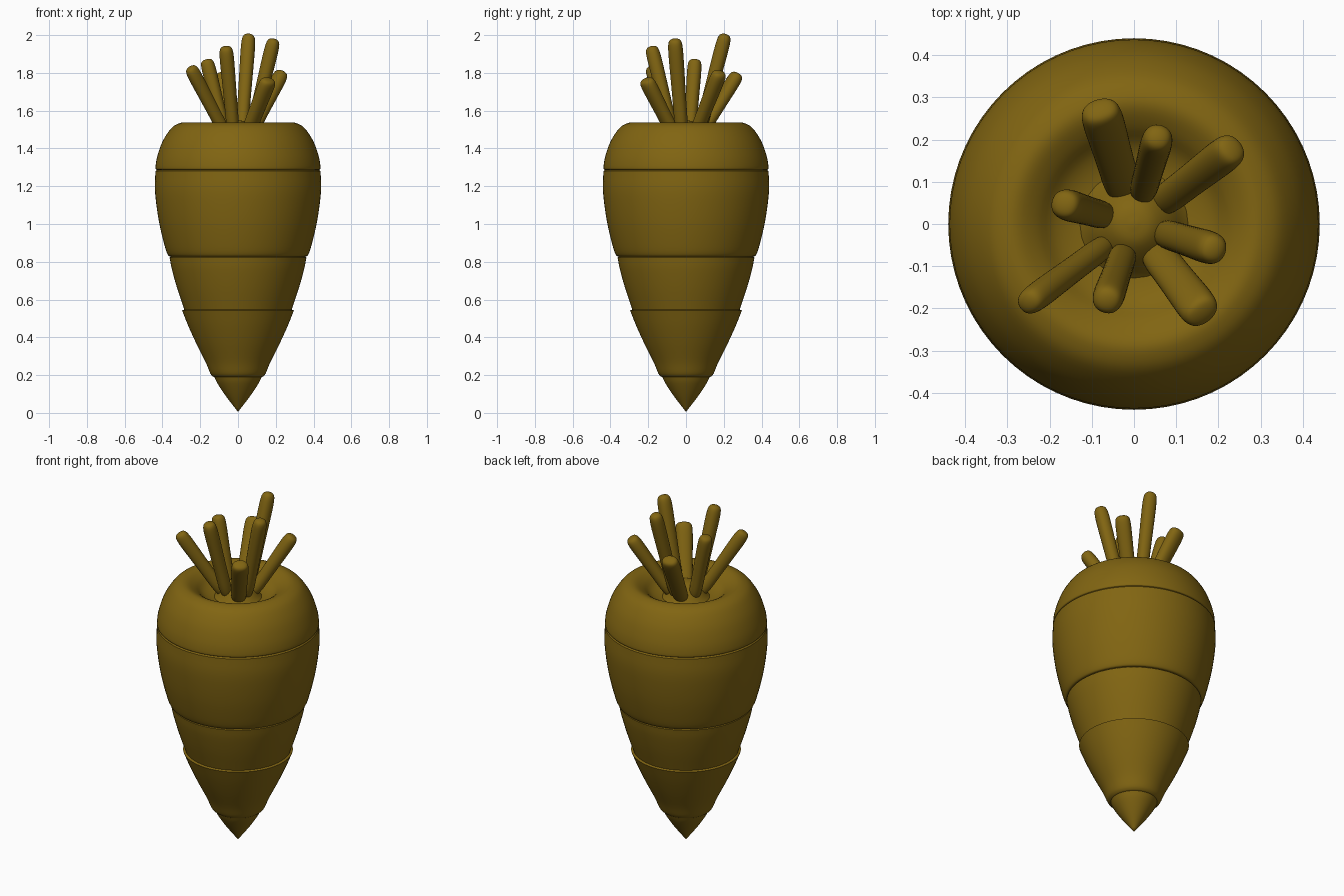
import bpy, bmesh, math
from mathutils import Vector

if "Cube" in bpy.data.objects:
    bpy.data.objects.remove(bpy.data.objects["Cube"])

mat = bpy.data.materials.new("ochre")
mat.diffuse_color = (0.22, 0.13, 0.006, 1)
mat.use_nodes = True
mat.node_tree.nodes["Principled BSDF"].inputs["Base Color"].default_value = mat.diffuse_color


def finish(name, bm, angle=35):
    bmesh.ops.recalc_face_normals(bm, faces=bm.faces)
    me = bpy.data.meshes.new(name)
    bm.to_mesh(me)
    bm.free()
    me.materials.append(mat)
    ob = bpy.data.objects.new(name, me)
    bpy.context.collection.objects.link(ob)
    bpy.context.view_layer.objects.active = ob
    ob.select_set(True)
    bpy.ops.object.shade_smooth_by_angle(angle=math.radians(angle))
    ob.select_set(False)
    return ob


def spline(pts, n=4):
    # smooth curve through the profile points
    p = [Vector(q) for q in pts]
    p = [2 * p[0] - p[1]] + p + [2 * p[-1] - p[-2]]
    out = []
    for a, b, c, d in zip(p, p[1:], p[2:], p[3:]):
        for i in range(n):
            t = i / n
            out.append(0.5 * (2 * b + (c - a) * t + (2 * a - 5 * b + 4 * c - d) * t * t
                              + (3 * b - a - 3 * c + d) * t ** 3))
    return out + [p[-2]]


def lathe(name, sections, steps=72):
    bm = bmesh.new()
    prof = [q for s in sections for q in spline(s)]
    vs = [bm.verts.new((max(q.x, 0), 0, q.y)) for q in prof]
    es = [bm.edges.new(e) for e in zip(vs, vs[1:])]
    bmesh.ops.spin(bm, geom=vs + es, cent=(0, 0, 0), axis=(0, 0, 1),
                   angle=2 * math.pi, steps=steps)
    bmesh.ops.remove_doubles(bm, verts=bm.verts, dist=0.0005)
    return finish(name, bm)


# stepped root with a hollow crown
lathe("root", [
    [(0, 0.005), (0.065, 0.09), (0.108, 0.155), (0.125, 0.19)],
    [(0.132, 0.192), (0.147, 0.21), (0.172, 0.27), (0.222, 0.37), (0.263, 0.46), (0.296, 0.542)],
    [(0.284, 0.547), (0.322, 0.66), (0.35, 0.76), (0.362, 0.822)],
    [(0.355, 0.828), (0.37, 0.835), (0.387, 0.88), (0.414, 0.99), (0.432, 1.1), (0.44, 1.19), (0.437, 1.28)],
    [(0.43, 1.287), (0.437, 1.298), (0.427, 1.36), (0.398, 1.44), (0.353, 1.507), (0.312, 1.533),
     (0.275, 1.535), (0.23, 1.51), (0.185, 1.47), (0.12, 1.45), (0, 1.445)],
])

# flared mound joining the stalks
lathe("stalk_base", [[(0.14, 1.44), (0.115, 1.465), (0.085, 1.505), (0.045, 1.54), (0, 1.55)]], 24)


def stalk(name, tip, w):
    tip = Vector(tip)
    out = Vector((tip.x, tip.y, 0)).normalized()
    side = Vector((-out.y, out.x, 0))
    base = out * 0.065 + Vector((0, 0, 1.45))
    axis = (tip - base).normalized()
    up = axis.cross(side)
    bm = bmesh.new()
    rings = []
    for t, s in [(0, 0.95), (0.3, 0.9), (0.7, 1.0), (0.92, 1.05), (1.0, 0.8)]:
        c = base.lerp(tip, t)
        rings.append([bm.verts.new(c + (side * a * w + up * b * 0.04) * s)
                      for a, b in [(-1, -1), (1, -1), (1, 1), (-1, 1)]])
    for r, q in zip(rings, rings[1:]):
        for i in range(4):
            j = (i + 1) % 4
            bm.faces.new((r[i], r[j], q[j], q[i]))
    bm.faces.new(rings[0])
    bm.faces.new(rings[-1])
    ob = finish(name, bm, 180)
    ob.modifiers.new("round", "SUBSURF").levels = 3
    ob.modifiers["round"].render_levels = 3


# cut leaf stalks: tip position, half width
for i, (x, y, z, w) in enumerate([
        (-0.083, 0.277, 1.80, 0.052), (0.058, 0.21, 2.01, 0.040),
        (0.237, 0.182, 1.81, 0.045), (0.192, -0.06, 1.985, 0.042),
        (0.165, -0.215, 1.77, 0.050), (-0.065, -0.185, 1.945, 0.040),
        (-0.255, -0.19, 1.835, 0.035), (-0.168, 0.048, 1.875, 0.040)]):
    stalk(f"stalk_{i + 1}", (x, y, z), w)
